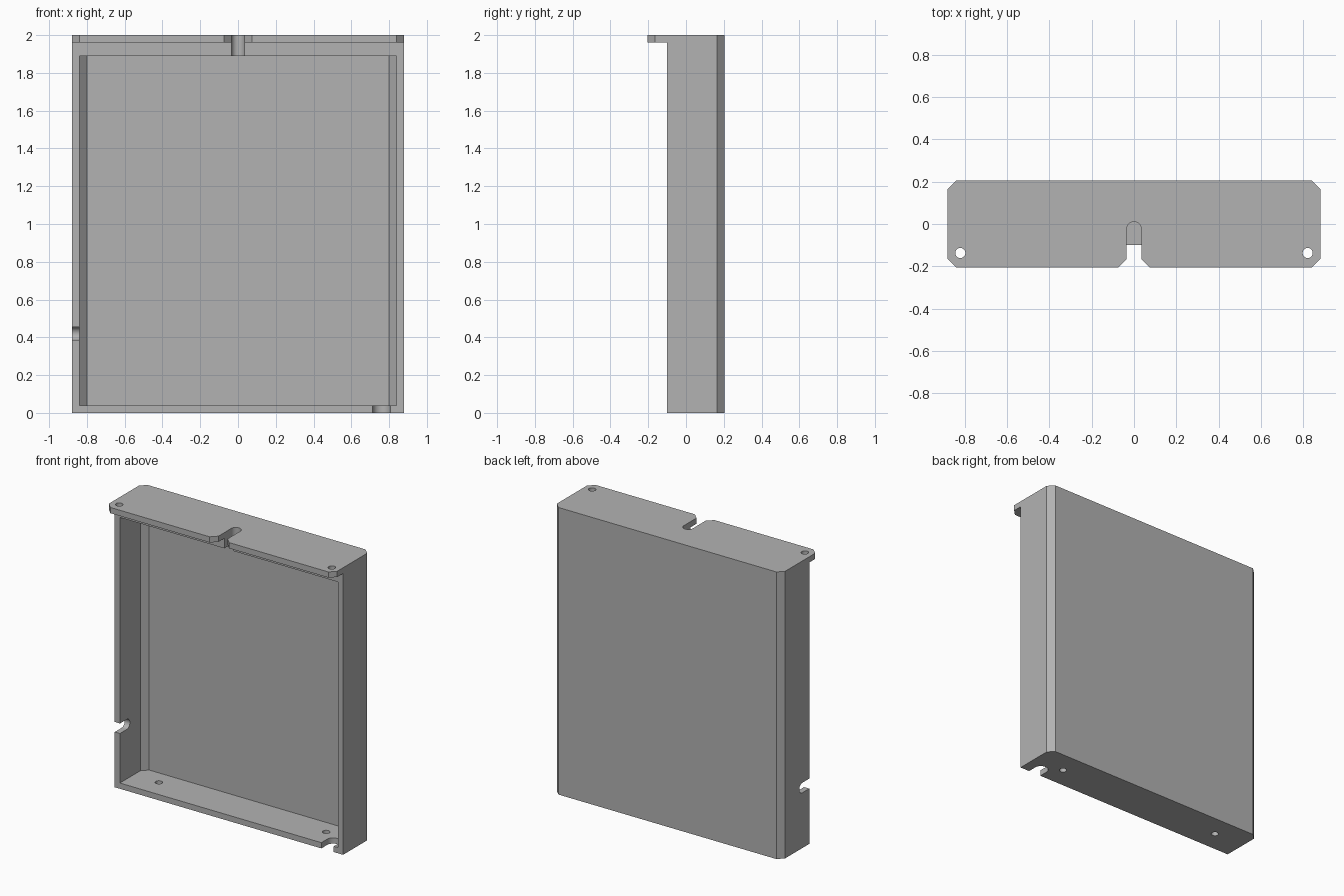
import bpy, bmesh, math
from mathutils import Matrix

if "Cube" in bpy.data.objects:
    bpy.data.objects.remove(bpy.data.objects["Cube"])

grey = bpy.data.materials.new("plain_grey")
grey.use_nodes = True
colour = (0.448, 0.448, 0.448, 1)
grey.diffuse_color = colour
grey.node_tree.nodes["Principled BSDF"].inputs["Base Color"].default_value = colour


def prism(name, outline, low, high, turn=None):
    """Extrude a flat outline from low to high along z, then turn it."""
    bm = bmesh.new()
    face = bm.faces.new([bm.verts.new((u, v, low)) for u, v in outline])
    grown = bmesh.ops.extrude_face_region(bm, geom=[face])["geom"]
    bmesh.ops.translate(bm, vec=(0, 0, high - low),
                        verts=[g for g in grown if isinstance(g, bmesh.types.BMVert)])
    if turn:
        bm.transform(turn)
    bmesh.ops.recalc_face_normals(bm, faces=bm.faces)
    mesh = bpy.data.meshes.new(name)
    bm.to_mesh(mesh)
    bm.free()
    mesh.materials.append(grey)
    obj = bpy.data.objects.new(name, mesh)
    bpy.context.collection.objects.link(obj)
    return obj


def arc(cx, cy, r, start, end, steps):
    angles = [start + (end - start) * i / steps for i in range(steps + 1)]
    return [(cx + r * math.cos(a), cy + r * math.sin(a)) for a in angles]


def slot(centre, r, end):
    """Open-fronted slot with a round inner end."""
    return [(centre - r, -0.3), (centre + r, -0.3)] + arc(centre, end - r, r, 0, math.pi, 20)


def hole(x, y):
    return arc(x, y, 0.024, 0, math.tau, 24)[:-1]


# Plan of the whole case, with clipped corners and a flared cable entry
half = [(0.035, -0.165), (0.075, -0.205), (0.84, -0.205), (0.88, -0.165),
        (0.88, 0.165), (0.84, 0.205)]
case = prism("case", half + [(-x, y) for x, y in reversed(half)], 0, 2)

# Space in front of the case, leaving the mounting flange on top
front = [(-1, -0.3), (1, -0.3), (1, -0.1), (-1, -0.1)]
cutters = [prism("front_cutter", front, -0.1, 1.96)]

# Tray cavity with clipped back corners
side = [(0.84, -0.3), (0.84, 0.125), (0.80, 0.165)]
cutters.append(prism("cavity_cutter", side + [(-x, y) for x, y in reversed(side)], 0.04, 1.89))

# Cable slots in the top, floor and side wall
cutters.append(prism("top_slot_cutter", slot(0, 0.035, 0.01), 1.8, 2.1))
cutters.append(prism("floor_slot_cutter", slot(0.76, 0.0475, 0.01), -0.1, 0.1))
cutters.append(prism("side_slot_cutter", slot(0.42, 0.035, 0.01), -1, -0.82,
                     Matrix(((0, 0, 1, 0), (0, 1, 0, 0), (1, 0, 0, 0), (0, 0, 0, 1)))))

# Screw holes in the flange and floor
for sign in (-1, 1):
    cutters.append(prism("flange_hole_cutter", hole(sign * 0.82, -0.137), 1.9, 2.1))
    cutters.append(prism("floor_hole_cutter", hole(sign * 0.645, 0.05), -0.1, 0.1))

# Cut everything out and keep only the finished case
bpy.ops.object.select_all(action="DESELECT")
bpy.context.view_layer.objects.active = case
case.select_set(True)
for cutter in cutters:
    cutter.hide_render = True
    cut = case.modifiers.new("cut", "BOOLEAN")
    cut.operation = "DIFFERENCE"
    cut.solver = "EXACT"
    cut.object = cutter
    bpy.ops.object.modifier_apply(modifier=cut.name)
    bpy.data.objects.remove(cutter)

bpy.ops.object.shade_smooth_by_angle(angle=math.radians(30))
